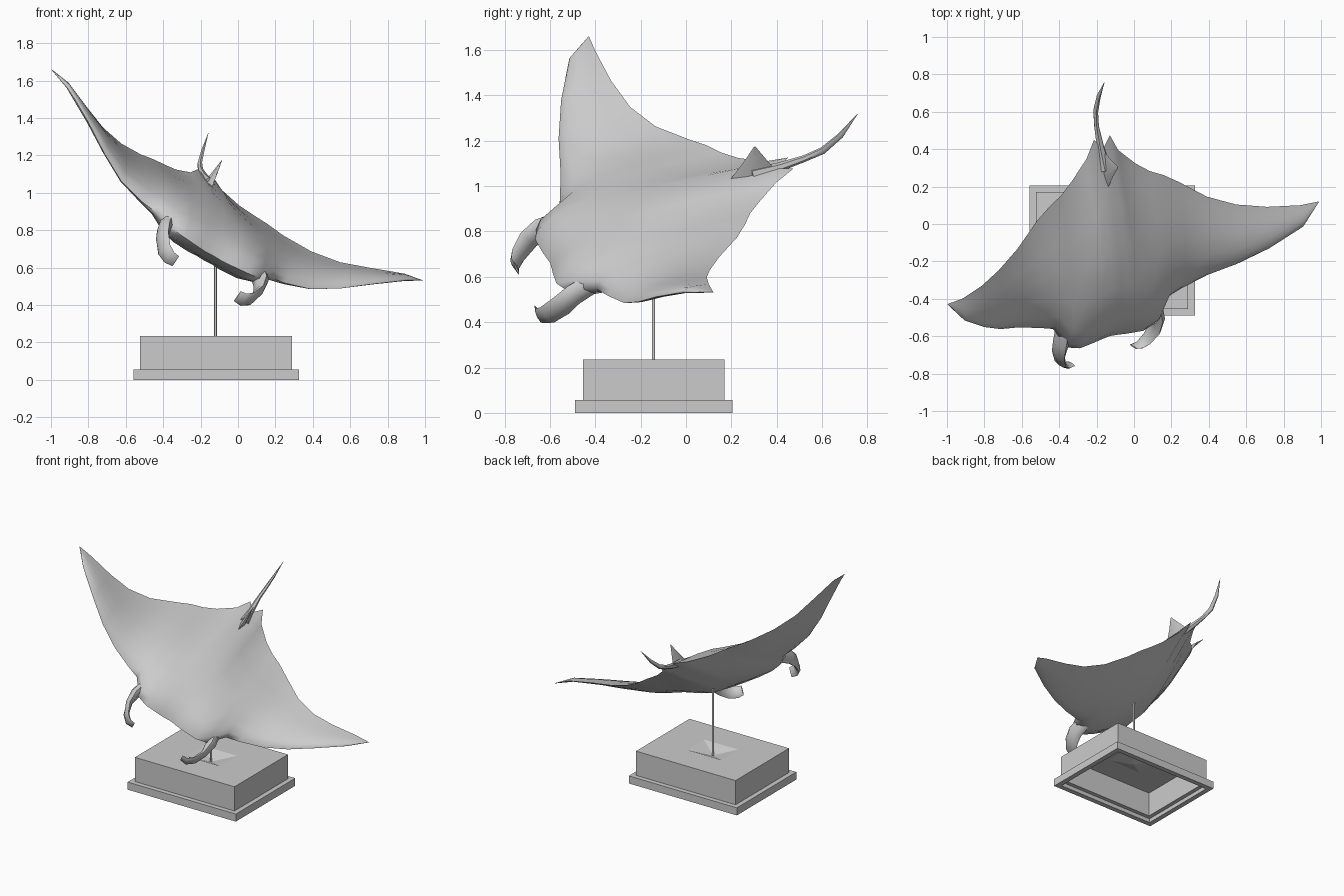
import bpy, bmesh, math
from mathutils import Vector, Matrix

if "Cube" in bpy.data.objects:
    bpy.data.objects.remove(bpy.data.objects["Cube"])

grey = bpy.data.materials.new("plain_grey")
grey.diffuse_color = (0.6, 0.6, 0.6, 1)
grey.use_nodes = True
grey.node_tree.nodes["Principled BSDF"].inputs["Base Color"].default_value = grey.diffuse_color

# Banked and pitched pose: local x = span, y = towards tail, z = back normal
SPAN = Vector((.843, .233, -.479)).normalized()
BACK = Vector((-.009, .915, .405))
BACK = (BACK - SPAN * BACK.dot(SPAN)).normalized()
UP = SPAN.cross(BACK)
ORIGIN = Vector((-.182, -.160, .780))
POSE = Matrix((SPAN, BACK, UP)).transposed()


def pose(p):
    return ORIGIN + POSE @ Vector(p)


def loft(name, loops, smooth=None, posed=True, cap=True):
    """Skin a list of equal-length closed loops."""
    bm = bmesh.new()
    rows = [[bm.verts.new(pose(p) if posed else p) for p in lp] for lp in loops]
    n = len(rows[0])
    for a, b in zip(rows, rows[1:]):
        for i in range(n):
            j = (i + 1) % n
            bm.faces.new((a[i], a[j], b[j], b[i]))
    if cap:
        bm.faces.new(rows[0])
        bm.faces.new(rows[-1])
    bmesh.ops.remove_doubles(bm, verts=bm.verts, dist=.0005)
    bmesh.ops.recalc_face_normals(bm, faces=bm.faces)
    me = bpy.data.meshes.new(name)
    bm.to_mesh(me)
    bm.free()
    me.materials.append(grey)
    ob = bpy.data.objects.new(name, me)
    bpy.context.collection.objects.link(ob)
    if smooth:
        bpy.ops.object.select_all(action='DESELECT')
        ob.select_set(True)
        bpy.context.view_layer.objects.active = ob
        bpy.ops.object.shade_smooth_by_angle(angle=math.radians(smooth))
    return ob


# Body and wings: x, lead y, lead z, trail y, trail z, top z, bottom z
STATIONS = [
    (0, -.45, .085, .63, .05, .20, -.05),
    (.05, -.455, .085, .70, .045, .20, -.05),
    (.10, -.46, .09, .60, .045, .198, -.048),
    (.20, -.465, .10, .50, .055, .19, -.035),
    (.28, -.44, .10, .44, .07, .178, -.01),
    (.36, -.315, .088, .40, .08, .165, .02),
    (.45, -.285, .09, .34, .09, .152, .045),
    (.60, -.235, .115, .23, .13, .165, .095),
    (.75, -.18, .185, .165, .182, .225, .165),
    (.90, -.10, .265, .138, .25, .285, .243),
    (1.07, .01, .338, .13, .32, .347, .320),
    (1.173, .128, .338, .132, .337, .339, .336),
]
CHORD = [(.04, .42), (.13, .78), (.3, 1), (.5, .9), (.7, .58), (.87, .22)]


def section(st, side):
    x, yl, zl, yt, zt, top, bot = st

    def at(t, k, peak):
        base = zl + (zt - zl) * t
        mid = zl + (zt - zl) * .3
        return (x * side, yl + (yt - yl) * t, base + (peak - mid) * k)
    upper = [at(t, k, top) for t, k in CHORD]
    lower = [at(t, k, bot) for t, k in CHORD]
    return ([(x * side, yl, zl)] + upper + [(x * side, yt, zt)] + lower[::-1])


loft("body_and_wings", [section(s, -1) for s in STATIONS[:0:-1]] +
     [section(s, 1) for s in STATIONS], 60)


def tube(name, path, sides=8, smooth=50):
    """Path points: x, y, z, half width across, half height."""
    loops = []
    for i, p in enumerate(path):
        c = Vector(p[:3])
        d = Vector(path[min(i + 1, len(path) - 1)][:3]) - Vector(path[max(i - 1, 0)][:3])
        across = d.cross(Vector((0, 0, 1))).normalized()
        high = across.cross(d).normalized()
        loops.append([c + across * p[3] * math.cos(a) + high * p[4] * math.sin(a)
                      for a in (2 * math.pi * k / sides for k in range(sides))])
    return loft(name, loops, smooth)


# Curled head fins either side of the mouth
for side, label in ((-1, "left"), (1, "right")):
    tube(label + "_head_fin", [
        (.28 * side, -.30, .08, .04, .05),
        (.305 * side, -.42, .075, .035, .055),
        (.305 * side, -.49, .05, .022, .055),
        (.275 * side, -.56, .018, .016, .048),
        (.235 * side, -.592, .005, .013, .040),
        (.195 * side, -.592, .005, .005, .034)])

# Whip tail
tube("tail", [(0, .52, .075, .035, .03), (-.01, .64, .045, .022, .02),
              (-.02, .76, .025, .014, .015), (-.022, .85, .022, .012, .017),
              (-.022, .95, .056, .009, .014), (-.025, 1.056, .12, .001, .001)], 6)

# Small dorsal fin ahead of the tail
loft("dorsal_fin", [
    [(-.016, .50, .08), (0, .43, .10), (.016, .50, .08), (0, .62, .06)],
    [(-.008, .545, .15), (0, .51, .15), (.008, .545, .15), (0, .60, .14)],
    [(-.001, .58, .20), (0, .577, .20), (.001, .58, .20), (0, .585, .20)]], 40)

# Hollow plinth with a sunken pyramid in the top
CX, CY = -.1175, -.1425


def rect(hx, hy, z):
    return [(CX + sx * hx, CY + sy * hy, z)
            for sx, sy in ((-1, -1), (1, -1), (1, 1), (-1, 1))]


loft("plinth", [rect(*r) for r in (
    (.006, .006, .185), (.14, .10, .215), (.375, .28, .215), (.375, .28, .03),
    (.405, .31, .03), (.405, .31, 0), (.4425, .3475, 0), (.4425, .3475, .056),
    (.4075, .3125, .056), (.4075, .3125, .235), (.14, .10, .235),
    (.006, .006, .195))], posed=False)

# Support rod
loft("support_rod", [[(-.12 + .007 * math.cos(a), -.143 + .007 * math.sin(a), z)
                      for a in (math.pi * k / 4 for k in range(8))]
                     for z in (.19, .76)], 50, posed=False)
